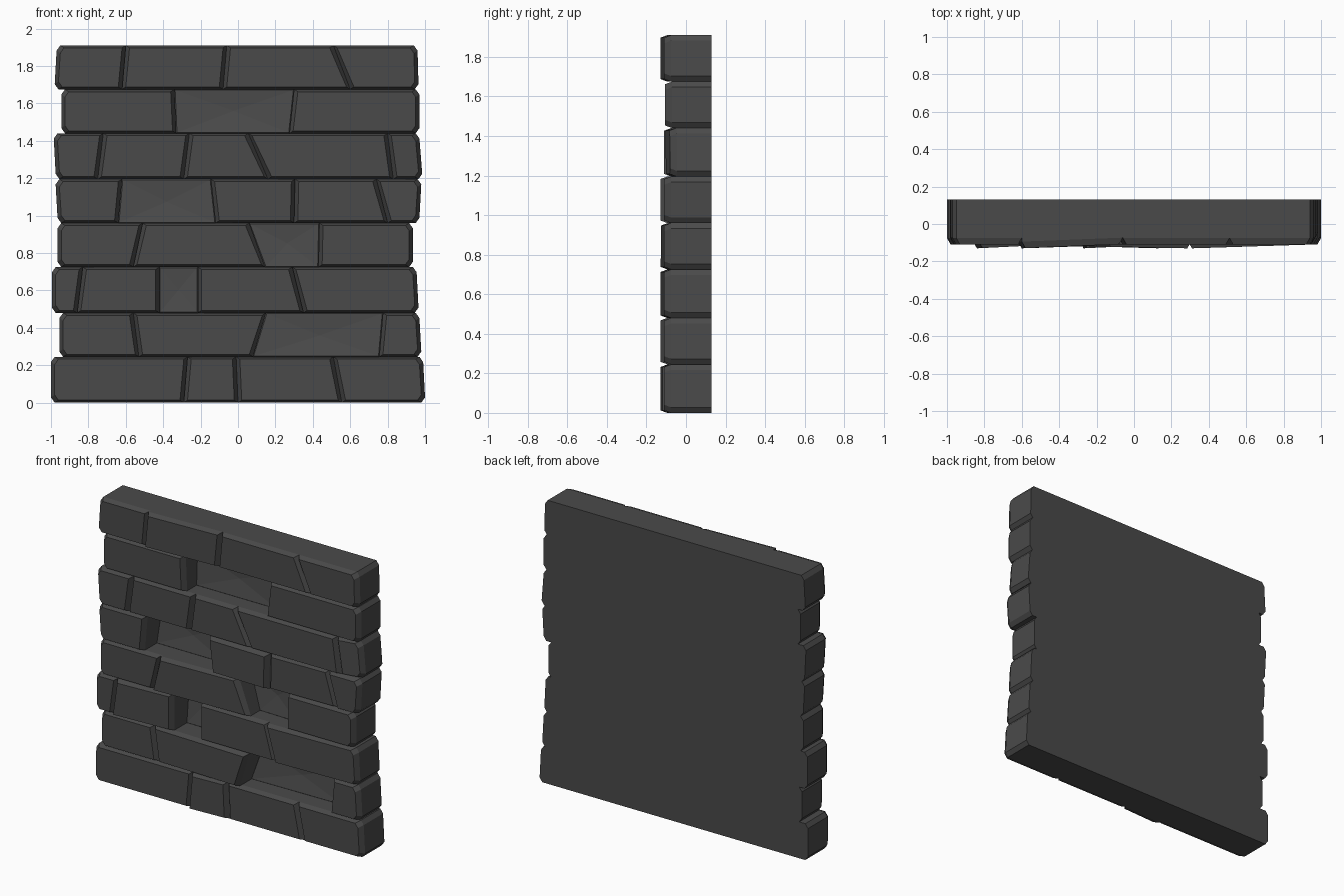
import bpy, bmesh

if "Cube" in bpy.data.objects:
    bpy.data.objects.remove(bpy.data.objects["Cube"])

mat = bpy.data.materials.new("dark grey stone")
mat.diffuse_color = (0.068, 0.068, 0.068, 1)
mat.use_nodes = True
mat.node_tree.nodes["Principled BSDF"].inputs["Base Color"].default_value = mat.diffuse_color

BACK, MID = 0.13, 0.085     # rear plane, and plane where stones meet the backing
CUT_X, CUT_Z = 0.02, 0.028  # clipped corners at both ends of each course
Z = [0, 0.245, 0.48, 0.725, 0.96, 1.195, 1.44, 1.675, 1.91]

# Each course: joints as (x at top, x at bottom), then face depth (left, right) per stone
F = (-0.11, -0.11)
COURSES = [
    ([(-1, -1), (-.27, -.29), (-.01, 0), (.51, .555), (.99, 1)],
     [F, (-.13, -.118), F, F]),
    ([(-.955, -.955), (-.56, -.53), (.15, .08), (.775, .755), (.97, .98)],
     [F, (-.11, -.13), (.05, .06), F]),
    ([(-.995, -.995), (-.83, -.86), (-.42, -.42), (-.215, -.215), (.29, .35), (.955, .965)],
     [F, (-.13, -.11), (.075, .075), F, (-.13, -.11)]),
    ([(-.965, -.965), (-.51, -.56), (.06, .145), (.435, .43), (.935, .935)],
     [F, (-.128, -.105), (.05, .04), F]),
    ([(-.975, -.965), (-.62, -.64), (-.145, -.12), (.305, .3), (.74, .8), (.98, .97)],
     [F, (.07, .07), (-.122, -.13), (-.11, -.1), F]),
    ([(-.985, -.975), (-.72, -.75), (-.26, -.29), (.055, .16), (.8, .83), (.97, .985)],
     [F, F, F, F, (-.105, -.08)]),
    ([(-.945, -.945), (-.34, -.33), (.3, .275), (.97, .97)],
     [(-.105, -.105), (.05, .05), (-.105, -.105)]),
    ([(-.97, -.98), (-.6, -.62), (-.06, -.08), (.51, .6), (.96, .965)],
     [F, (-.13, -.108), F, F]),
]


def left_side(j, z0, z1, end):
    """Points up the left side, clipped when it is the end of a course."""
    if not end:
        return [(j[1], z0), (j[0], z1)]
    return [(j[1] + CUT_X, z0), (j[1], z0 + CUT_Z), (j[0], z1 - CUT_Z), (j[0] + CUT_X, z1)]


def right_side(j, z0, z1, end):
    pts = left_side((-j[0], -j[1]), z0, z1, end)
    return [(-x, z) for x, z in pts]


def loft(bm, rings, cap_back=True):
    """Join successive rings of points and cap the ends."""
    vs = [[bm.verts.new(p) for p in r] for r in rings]
    n = len(vs[0])
    faces = []
    for a, b in zip(vs, vs[1:]):
        for i in range(n):
            k = (i + 1) % n
            faces.append(bm.faces.new((a[i], a[k], b[k], b[i])))
    front = bm.faces.new(vs[0])
    faces.append(front)
    if cap_back:
        faces.append(bm.faces.new(vs[-1]))
    bmesh.ops.recalc_face_normals(bm, faces=faces)
    return front


def add_stone(bm, jl, jr, z0, z1, depth, first, last):
    outline = left_side(jl, z0, z1, first) + right_side(jr, z0, z1, last)[::-1]
    cx = (jl[0] + jl[1] + jr[0] + jr[1]) / 4
    cz = (z0 + z1) / 2
    recessed = depth[0] > 0
    bx, bz, by = (0.004, 0.004, 0.006) if recessed else (0.02, 0.013, 0.035)
    xs = [p[0] for p in outline]
    face, rim, back = [], [], []
    for x, z in outline:
        t = (x - min(xs)) / (max(xs) - min(xs))
        y = depth[0] * (1 - t) + depth[1] * t
        # chipped-out stones slope forward toward their lower edge
        if recessed and z < cz:
            y -= 0.025
        sx = 1 if x < cx else -1
        sz = 1 if z < cz else -1
        face.append((x + sx * bx, y, z + sz * bz))
        rim.append((x, y + by, z))
        back.append((x, MID + 0.005, z))
    front = loft(bm, [face, rim, back])
    if recessed:  # rough broken surface
        new = bmesh.ops.poke(bm, faces=[front])
        for v in new["verts"]:
            v.co.y += 0.012


def finish(name, bm):
    me = bpy.data.meshes.new(name)
    bm.to_mesh(me)
    bm.free()
    me.materials.append(mat)
    ob = bpy.data.objects.new(name, me)
    bpy.context.collection.objects.link(ob)


# Courses of stones
for r, (joints, depths) in enumerate(COURSES):
    bm = bmesh.new()
    for i, d in enumerate(depths):
        add_stone(bm, joints[i], joints[i + 1], Z[r], Z[r + 1], d,
                  i == 0, i == len(depths) - 1)
    finish("stone_course_%d" % (r + 1), bm)

# Flat backing following the stepped ends of the courses
left, right = [], []
for r, (joints, _) in enumerate(COURSES):
    left += left_side(joints[0], Z[r], Z[r + 1], True)
    right += right_side(joints[-1], Z[r], Z[r + 1], True)
outline = left + right[::-1]
bm = bmesh.new()
loft(bm, [[(x, y, z) for x, z in outline] for y in (MID, BACK)])
finish("wall_backing", bm)
